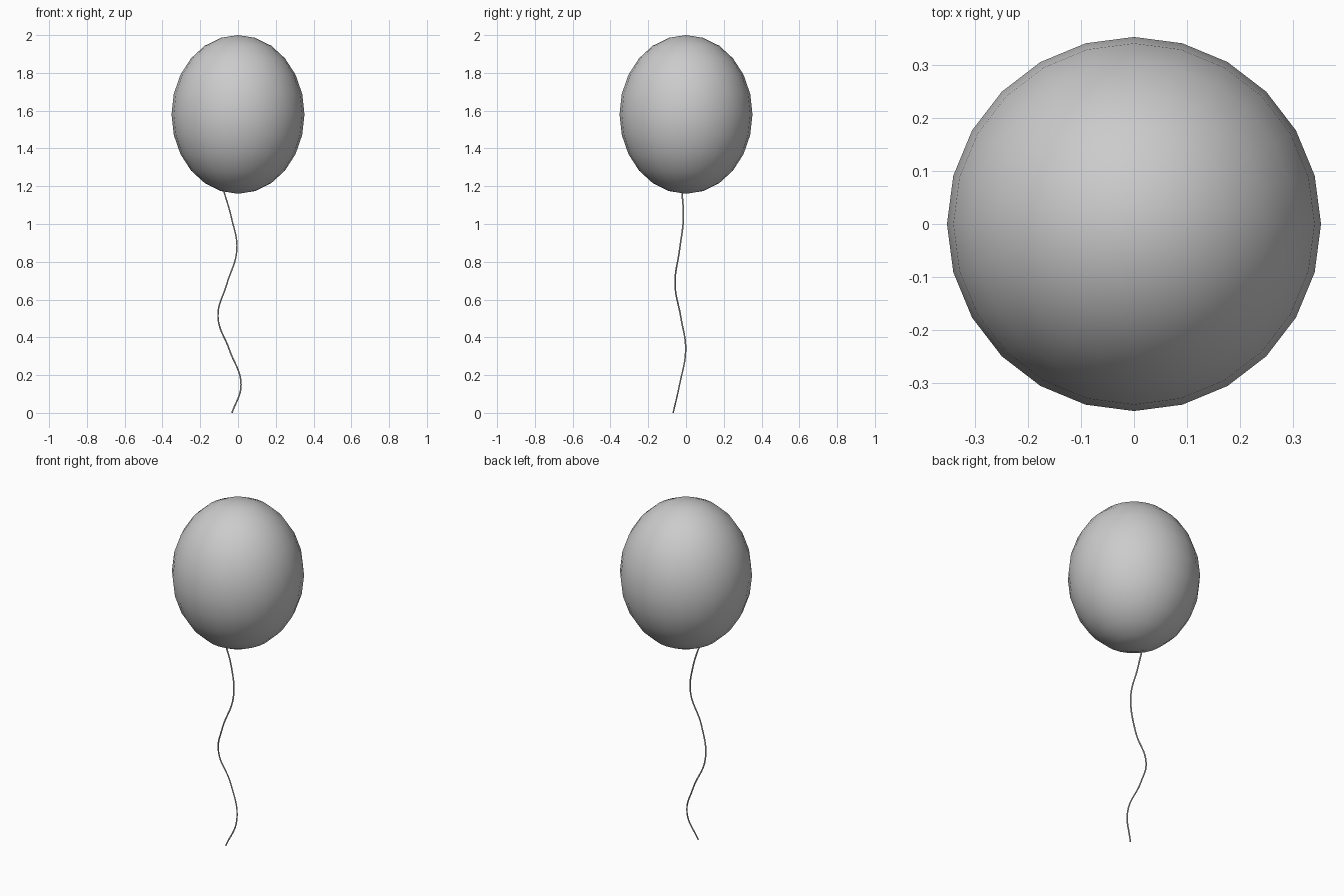
import bpy

if "Cube" in bpy.data.objects:
    bpy.data.objects.remove(bpy.data.objects["Cube"])

# balloon: stretched sphere
bpy.ops.mesh.primitive_uv_sphere_add(segments=24, ring_count=12, radius=1, location=(0, 0, 1.58))
balloon = bpy.context.object
balloon.name = "balloon"
balloon.scale = (0.352, 0.352, 0.42)
bpy.ops.object.transform_apply(location=False, rotation=False, scale=True)
bpy.ops.object.shade_smooth()

# string: thin round tube along a wavy path
path = [(-0.032, -0.068, 0.0), (0.016, -0.034, 0.15), (-0.046, -0.002, 0.335),
        (-0.106, -0.028, 0.51), (-0.060, -0.058, 0.68), (-0.006, -0.034, 0.865),
        (-0.034, -0.014, 1.03), (-0.080, -0.023, 1.19)]
curve = bpy.data.curves.new("string", 'CURVE')
curve.dimensions = '3D'
curve.bevel_depth = 0.004
curve.bevel_resolution = 1
curve.resolution_u = 8
curve.use_fill_caps = True
spline = curve.splines.new('BEZIER')
spline.bezier_points.add(len(path) - 1)
for point, co in zip(spline.bezier_points, path):
    point.co = co
    point.handle_left_type = point.handle_right_type = 'AUTO'
string = bpy.data.objects.new("string", curve)
bpy.context.collection.objects.link(string)
